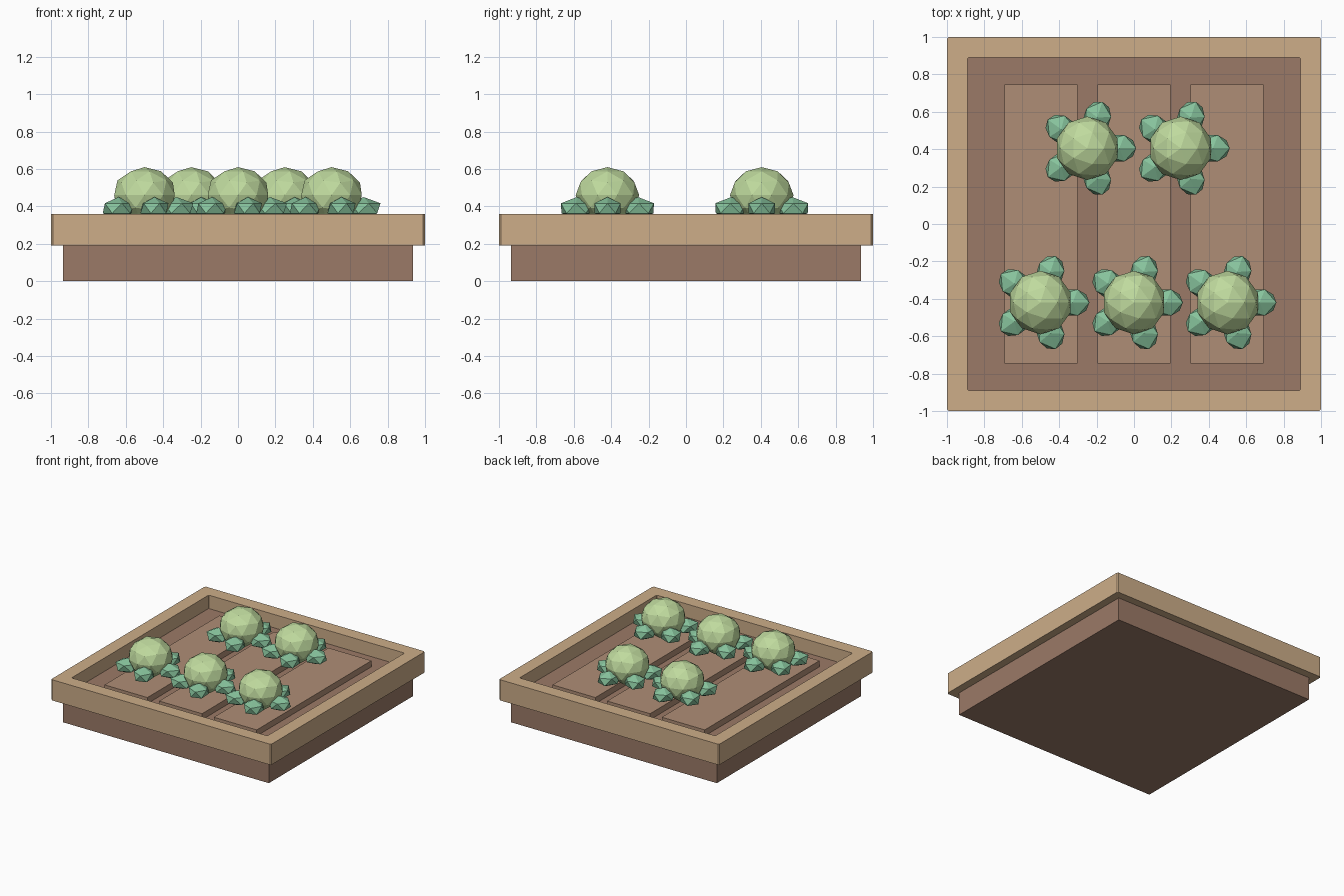
import bpy, bmesh
from math import cos, sin, radians
from mathutils import Matrix, Vector

if "Cube" in bpy.data.objects:
    bpy.data.objects.remove(bpy.data.objects["Cube"])


def material(name, rgb):
    m = bpy.data.materials.new(name)
    m.diffuse_color = (*rgb, 1)
    m.use_nodes = True
    m.node_tree.nodes["Principled BSDF"].inputs["Base Color"].default_value = m.diffuse_color
    return m


WOOD = material("pale_wood", (0.61, 0.42, 0.25))
SOIL = material("dark_soil", (0.33, 0.195, 0.136))
ROW = material("light_soil", (0.43, 0.27, 0.18))
HEAD = material("light_green", (0.52, 0.70, 0.34))
LEAF = material("leaf_green", (0.24, 0.54, 0.33))


def finish(name, bm, mat):
    bmesh.ops.recalc_face_normals(bm, faces=bm.faces)
    me = bpy.data.meshes.new(name)
    bm.to_mesh(me)
    bm.free()
    me.materials.append(mat)
    ob = bpy.data.objects.new(name, me)
    bpy.context.collection.objects.link(ob)
    return ob


def box(name, x0, x1, y0, y1, z0, z1, mat):
    bm = bmesh.new()
    size = Matrix.Diagonal((x1 - x0, y1 - y0, z1 - z0, 1))
    mid = Matrix.Translation(((x0 + x1) / 2, (y0 + y1) / 2, (z0 + z1) / 2))
    bmesh.ops.create_cube(bm, size=1, matrix=mid @ size)
    return finish(name, bm, mat)


def chamfered_square(r, c):
    return [(r, c - r), (r, r - c), (r - c, r), (c - r, r),
            (-r, r - c), (-r, c - r), (c - r, -r), (r - c, -r)]


def frame(name, outer, inner, z0, z1, mat):
    bm = bmesh.new()
    rings = []
    for r, c, z in ((outer, 0.01, z0), (outer, 0.01, z1),
                    (inner, 0.005, z1), (inner, 0.005, z0)):
        rings.append([bm.verts.new((x, y, z)) for x, y in chamfered_square(r, c)])
    for a, b in zip(rings, rings[1:] + rings[:1]):
        for i in range(8):
            j = (i + 1) % 8
            bm.faces.new((a[i], a[j], b[j], b[i]))
    return finish(name, bm, mat)


def cabbage(index, x, y):
    # Round head
    bm = bmesh.new()
    bmesh.ops.create_icosphere(
        bm, subdivisions=2, radius=1,
        matrix=Matrix.Translation((x, y, 0.46)) @ Matrix.Diagonal((0.17, 0.17, 0.15, 1)))
    finish(f"cabbage_head_{index}", bm, HEAD)
    # Five outer leaves
    for k in range(5):
        bm = bmesh.new()
        bmesh.ops.create_icosphere(
            bm, subdivisions=1, radius=1,
            matrix=Matrix.Translation((x, y, 0.39))
            @ Matrix.Rotation(radians(72 * k), 4, 'Z')
            @ Matrix.Translation((0.172, 0, 0))
            @ Matrix.Diagonal((0.10, 0.082, 0.06, 1)))
        finish(f"cabbage_leaf_{index}_{k + 1}", bm, LEAF)


# Soil bed and wooden rim
box("soil_bed", -0.935, 0.935, -0.935, 0.935, 0, 0.25, SOIL)
frame("wooden_rim", 1.0, 0.89, 0.19, 0.36, WOOD)

# Raised planting rows
for i, x in enumerate((-0.497, 0, 0.497)):
    box(f"soil_row_{i + 1}", x - 0.195, x + 0.195, -0.745, 0.745, 0.24, 0.30, ROW)

# Cabbages: three in front, two behind
spots = [(-0.5, -0.42), (0, -0.42), (0.5, -0.42), (-0.25, 0.405), (0.25, 0.405)]
for i, (x, y) in enumerate(spots):
    cabbage(i + 1, x, y)
